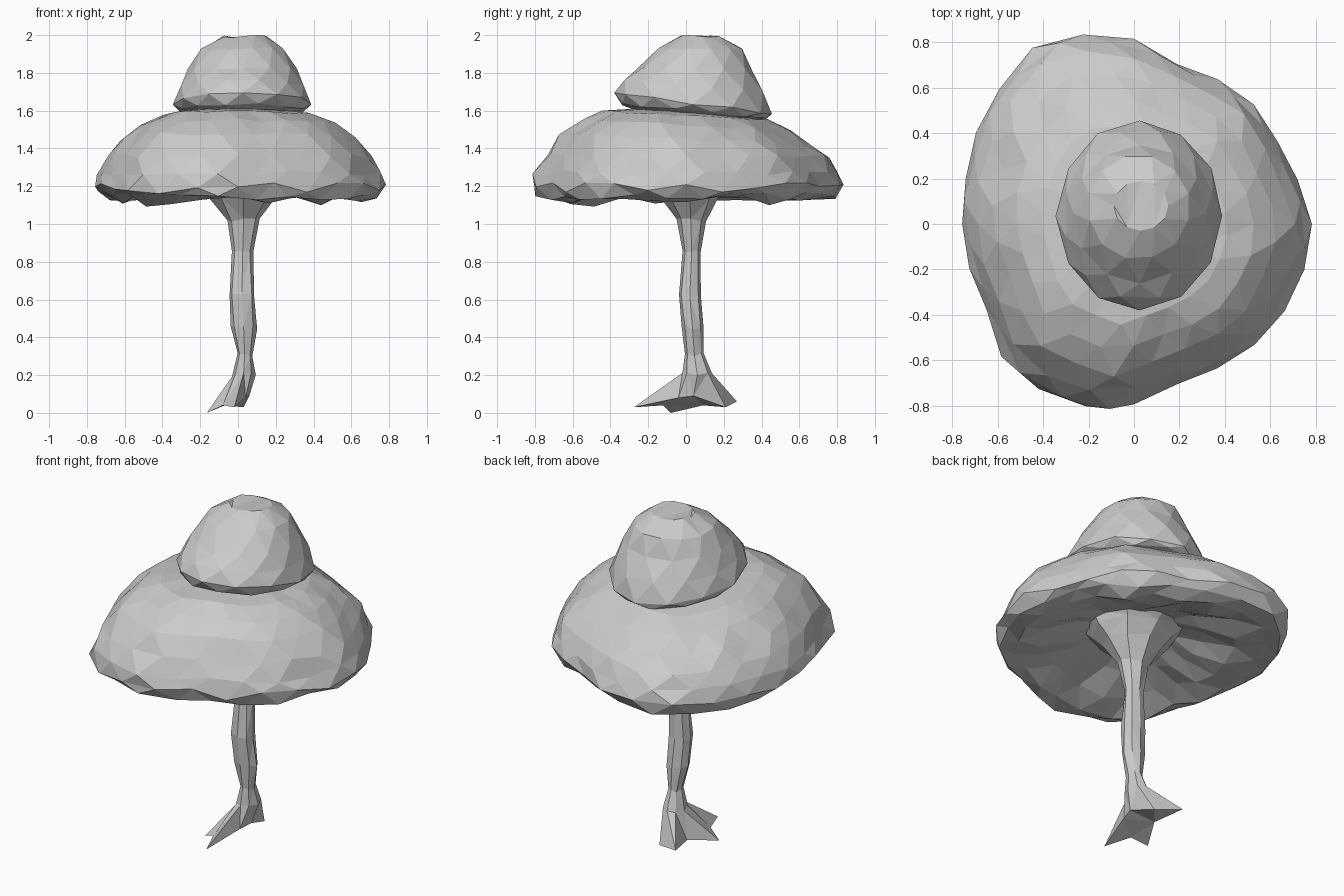
import bpy, bmesh, random
from math import sin, cos, pi, atan2, hypot

if "Cube" in bpy.data.objects:
    bpy.data.objects.remove(bpy.data.objects["Cube"])

random.seed(4)


def loft(name, rings):
    """Skin closed rings of equal point count, cap both ends, flat triangles."""
    bm = bmesh.new()
    loops = [[bm.verts.new(p) for p in ring] for ring in rings]
    n = len(loops[0])
    for a, b in zip(loops, loops[1:]):
        for i in range(n):
            j = (i + 1) % n
            bm.faces.new((a[i], a[j], b[j], b[i]))
    for ring in (loops[0], loops[-1]):
        bmesh.ops.contextual_create(bm, geom=ring)
    bmesh.ops.triangulate(bm, faces=bm.faces[:])
    bmesh.ops.recalc_face_normals(bm, faces=bm.faces[:])
    me = bpy.data.meshes.new(name)
    bm.to_mesh(me)
    bm.free()
    ob = bpy.data.objects.new(name, me)
    bpy.context.collection.objects.link(ob)
    return ob


def jit(a):
    return random.uniform(-a, a)


# canopy: irregular outline seen from above, swept along a mushroom profile
outline = [(.77, 0), (.75, .1), (.6, .41), (.5, .55), (.34, .64), (.15, .72), (.04, .80),
           (-.3, .83), (-.43, .79), (-.65, .51), (-.77, .08), (-.71, -.19), (-.55, -.64),
           (-.35, -.76), (-.11, -.83), (.12, -.73), (.45, -.59), (.59, -.49), (.75, -.18)]
polar = sorted((atan2(y, x) % (2 * pi), hypot(x, y)) for x, y in outline)
polar = [(polar[-1][0] - 2 * pi, polar[-1][1])] + polar + [(2 * pi + polar[0][0], polar[0][1])]


def radius(t):
    """Straight-edge interpolation of the outline radius at angle t."""
    t %= 2 * pi
    for (a, ra), (b, rb) in zip(polar, polar[1:]):
        if a <= t <= b:
            return ra * rb * sin(b - a) / (ra * sin(t - a) + rb * sin(b - t))
    return polar[0][1]


# scale of outline, height, vertical jitter
profile = [(.25, 1.605, 0), (.54, 1.575, .006), (.69, 1.525, .01), (.81, 1.45, .01),
           (.92, 1.36, .012), (.98, 1.27, .015), (1.01, 1.19, .03), (.96, 1.145, .025),
           (.85, 1.12, .03), (.67, 1.165, .025), (.46, 1.215, .02), (.25, 1.27, 0)]
N = 24
rings = []
for k, (s, z, j) in enumerate(profile):
    ring = []
    for i in range(N):
        t = 2 * pi * (i + .5 * (k % 2)) / N
        # inner rings are rounder than the rim
        r = s * (radius(t) * (.4 + .6 * s) + .77 * (.6 - .6 * s)) * (1 + jit(.012))
        x, y = r * cos(t), r * sin(t)
        ring.append((x, y, z - .05 * y * (z > 1.4) + jit(j)))
    rings.append(ring)
loft("canopy", rings)

# crown: smaller tilted dome; centre x, centre y, radius x, radius y, z, tilt
dome = [(.02, .04, .26, .32, 1.58, .09), (.02, .04, .335, .39, 1.595, .1),
        (.025, .035, .365, .415, 1.64, .13), (.025, .04, .335, .375, 1.73, .07),
        (.025, .045, .29, .305, 1.825, 0), (.02, .075, .225, .23, 1.925, 0),
        (.03, .08, .12, .11, 1.992, 0)]
M = 12
loft("crown", [[(cx + rx * cos(t) * (1 + jit(.015)), cy + ry * sin(t) * (1 + jit(.015)),
                 z - tilt * ry * sin(t) + jit(.008))
                for t in [2 * pi * (i + .5 * (k % 2)) / M for i in range(M)]]
               for k, (cx, cy, rx, ry, z, tilt) in enumerate(dome)])

# trunk: eight-sided, flaring into the canopy, ending in spread roots
sections = [(.03, .06, .06, .075, .205), (.035, .045, .04, .05, .31), (.03, .035, .07, .055, .45),
            (.02, .02, .07, .06, .62), (.025, .03, .057, .05, .85), (.03, .025, .09, .075, 1.02),
            (.03, .02, .17, .15, 1.14), (.02, .01, .24, .22, 1.22), (.02, .01, .29, .28, 1.28)]
roots = [(.06, .04, .09), (.03, .21, .03), (-.12, .27, .06), (-.07, .09, .04),
         (-.165, -.08, 0), (-.08, -.12, .04), (-.02, -.275, .03), (.04, -.04, .08)]
loft("trunk", [roots] +
     [[(cx + rx * cos(pi * i / 4) * (1 + jit(.08)), cy + ry * sin(pi * i / 4) * (1 + jit(.08)),
        z + jit(.012)) for i in range(8)] for cx, cy, rx, ry, z in sections])
